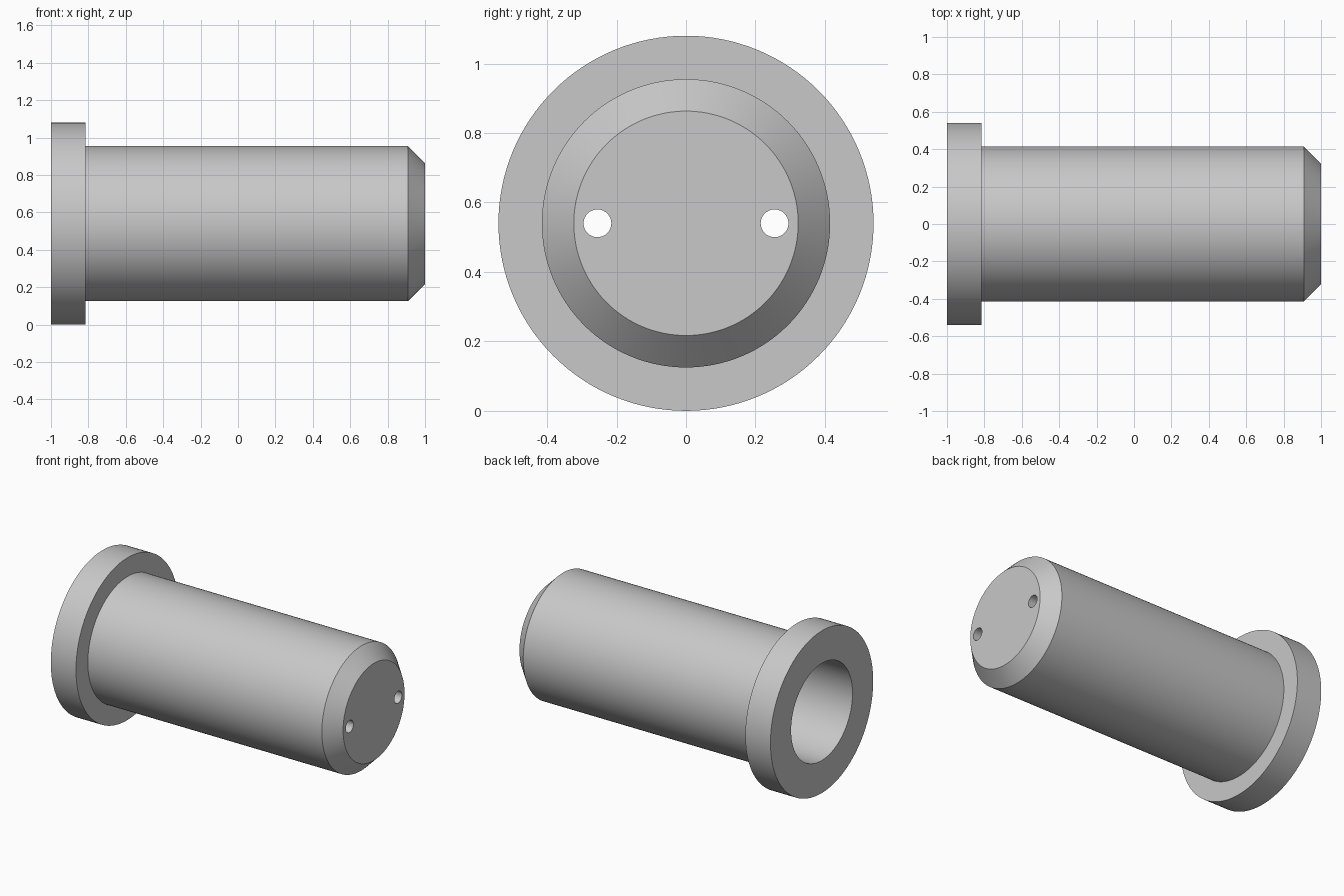
import bpy, bmesh, math
from mathutils import Matrix, Vector

if "Cube" in bpy.data.objects:
    bpy.data.objects.remove(bpy.data.objects["Cube"], do_unlink=True)

FLANGE_R, BODY_R, BORE_R = 0.54, 0.415, 0.323
FLANGE_X, CHAMFER, FLOOR = -0.815, 0.092, 0.092
HOLE_R, HOLE_Y = 0.04, 0.255

grey = bpy.data.materials.new("plain_grey")
grey.use_nodes = True
colour = (0.58, 0.58, 0.58, 1)
grey.diffuse_color = colour
grey.node_tree.nodes["Principled BSDF"].inputs["Base Color"].default_value = colour


def finish(name, bm):
    bmesh.ops.recalc_face_normals(bm, faces=bm.faces)
    mesh = bpy.data.meshes.new(name)
    bm.to_mesh(mesh)
    bm.free()
    obj = bpy.data.objects.new(name, mesh)
    mesh.materials.append(grey)
    bpy.context.collection.objects.link(obj)
    return obj


# Flanged sleeve with a closed, chamfered end: (x, radius) profile spun about x
profile = [(1 - FLOOR, 0), (1 - FLOOR, BORE_R), (-1, BORE_R), (-1, FLANGE_R),
           (FLANGE_X, FLANGE_R), (FLANGE_X, BODY_R), (1 - CHAMFER, BODY_R),
           (1, BODY_R - CHAMFER), (1, 0)]
bm = bmesh.new()
verts = [bm.verts.new((x, 0, r)) for x, r in profile]
edges = [bm.edges.new(pair) for pair in zip(verts, verts[1:])]
bmesh.ops.spin(bm, geom=verts + edges, cent=(0, 0, 0), axis=(1, 0, 0),
               angle=math.tau, steps=128, use_merge=False)
bmesh.ops.remove_doubles(bm, verts=bm.verts, dist=0.0001)
# Merge the end discs into single flat faces
bmesh.ops.dissolve_verts(bm, verts=[v for v in bm.verts if math.hypot(v.co.y, v.co.z) < 0.001])
bmesh.ops.translate(bm, verts=bm.verts, vec=(0, 0, FLANGE_R))
sleeve = finish("flanged_sleeve", bm)

# Cutter for the two holes through the closed end
bm = bmesh.new()
for side in (-1, 1):
    place = Matrix.Translation(Vector((1, side * HOLE_Y, FLANGE_R))) @ Matrix.Rotation(math.pi / 2, 4, 'Y')
    bmesh.ops.create_cone(bm, cap_ends=True, segments=32, radius1=HOLE_R, radius2=HOLE_R,
                          depth=0.4, matrix=place)
cutter = finish("pin_hole_cutter", bm)

bpy.ops.object.select_all(action='DESELECT')
sleeve.select_set(True)
bpy.context.view_layer.objects.active = sleeve
cut = sleeve.modifiers.new("pin_holes", 'BOOLEAN')
cut.operation, cut.solver, cut.object = 'DIFFERENCE', 'EXACT', cutter
bpy.ops.object.modifier_apply(modifier=cut.name)
bpy.data.objects.remove(cutter, do_unlink=True)
bpy.ops.object.shade_smooth_by_angle(angle=math.radians(30))
